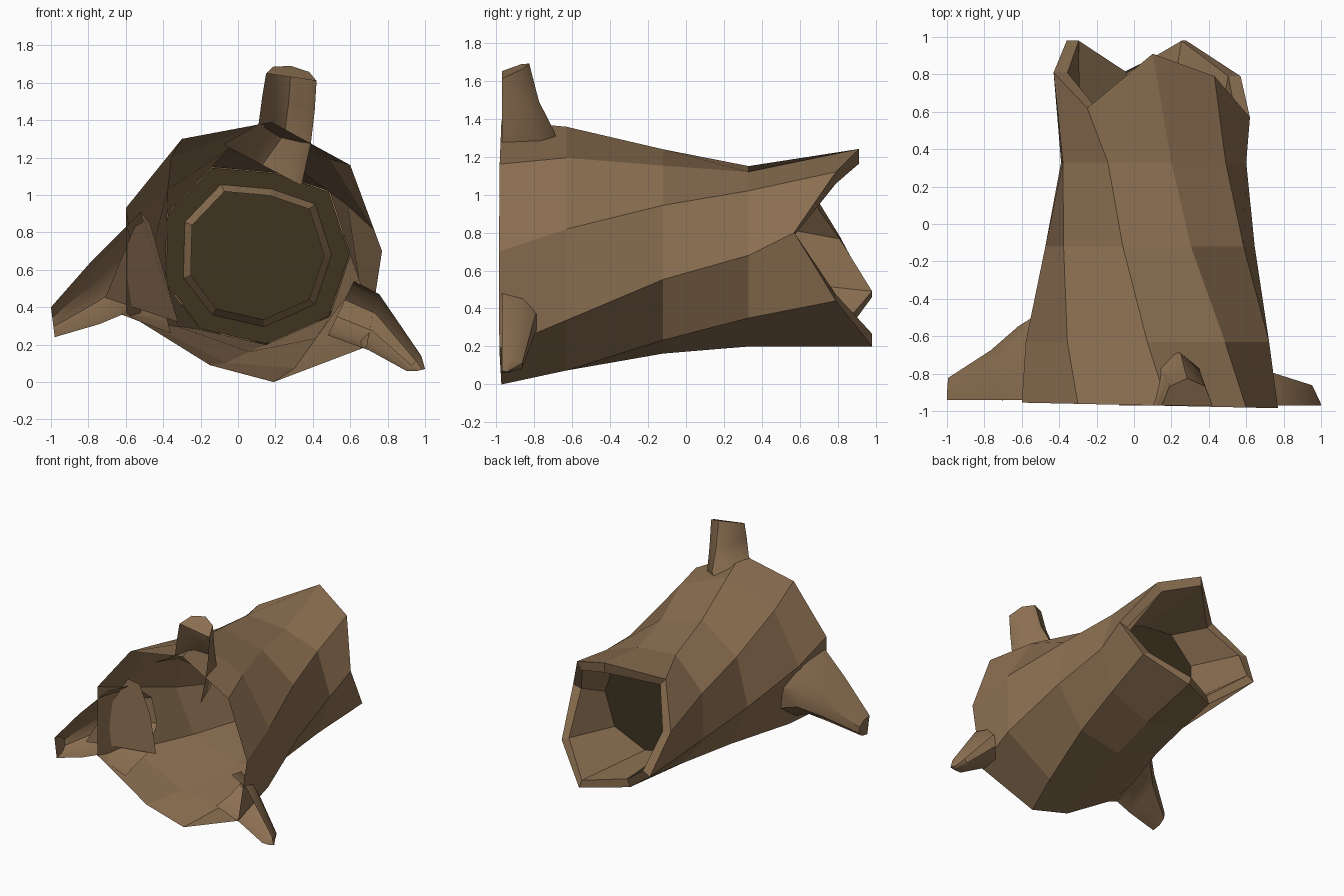
import bpy, bmesh, math
from mathutils import Vector

if "Cube" in bpy.data.objects:
    bpy.data.objects.remove(bpy.data.objects["Cube"])


def material(name, rgb):
    m = bpy.data.materials.new(name)
    m.diffuse_color = (*rgb, 1)
    m.use_nodes = True
    m.node_tree.nodes["Principled BSDF"].inputs["Base Color"].default_value = m.diffuse_color
    return m


bark = material("bark brown", (0.26, 0.16, 0.083))
hollow = material("dark hollow", (0.05, 0.034, 0.0145))


def loft(name, rings, mat, closed=True, cap=False, smooth=None):
    """Skin a list of equal-length point rings with quads."""
    bm = bmesh.new()
    rows = [[bm.verts.new(p) for p in r] for r in rings]
    n = len(rows[0])
    for a, b in zip(rows, rows[1:]):
        for i in range(n if closed else n - 1):
            j = (i + 1) % n
            bm.faces.new((a[i], a[j], b[j], b[i]))
    if cap:
        bm.faces.new(rows[-1])
    bmesh.ops.recalc_face_normals(bm, faces=bm.faces)
    me = bpy.data.meshes.new(name)
    bm.to_mesh(me)
    bm.free()
    me.materials.append(mat)
    ob = bpy.data.objects.new(name, me)
    bpy.context.collection.objects.link(ob)
    if smooth:
        bpy.context.view_layer.objects.active = ob
        ob.select_set(True)
        bpy.ops.object.shade_smooth_by_angle(angle=math.radians(smooth))
        ob.select_set(False)
    return ob


# Nine-sided cross-sections (x, z): flared base, narrow neck, and jagged rim (x, y, z)
base = [(.6, 1.16), (.77, .7), (.69, .19), (.19, 0), (-.15, .09),
        (-.6, .37), (-.6, .93), (-.3, 1.3), (.18, 1.39)]
neck = [(.2, 1.12), (.49, 1.02), (.6, .68), (.49, .35), (.15, .2),
        (-.2, .28), (-.39, .53), (-.38, .9), (-.14, 1.15)]
rim = [(.1, .91, 1.24), (.43, .79, 1.12), (.62, .57, .8), (.57, .79, .44), (.28, .98, .2),
       (-.06, .81, .23), (-.36, .98, .46), (-.43, .81, .78), (-.25, .62, 1.09)]
C0, C1 = Vector((.05, .68)), Vector((.1, .68))


def twist(t, y, tr=None):
    """Blend base into neck by angle (t) and radius (tr), so the trunk twists."""
    tr = t if tr is None else tr
    out = []
    for a, b in zip(base, neck):
        p, q = Vector(a) - C0, Vector(b) - C1
        r = p.length * (1 - tr) + q.length * tr
        a0, a1 = math.atan2(p.y, p.x), math.atan2(q.y, q.x)
        d = (a1 - a0 + math.pi) % (2 * math.pi) - math.pi
        c = C0.lerp(C1, t)
        out.append((c.x + r * math.cos(a0 + d * t), y, c.y + r * math.sin(a0 + d * t)))
    return out


def shrink(ring, s, y=None):
    return [(C1.x + (p[0] - C1.x) * s, p[1] if y is None else y,
             C1.y + (p[2] - C1.y) * s) for p in ring]


# Trunk: outer bark, rim thickness, then the inner wall
neck_ring = twist(1, .33)
base_ring = [(x, -.955 - .03 * (x + .6) / 1.37, z) for x, _, z in twist(0, 0)]
loft("trunk", [base_ring, twist(.26, -.63, .23), twist(.66, -.12, .75), neck_ring, rim,
               shrink(rim, .86), shrink(neck_ring, .8), shrink(neck_ring, .72, .25)], bark)

# Dark floor closing the hollow
loft("hollow_floor", [shrink(neck_ring, .99), shrink(neck_ring, .5)], hollow, cap=True)


def root(name, sections, y0=-.97, n=6, peak=0, smooth=30):
    """Arched root, open to the front; section = (left xz, right xz, depth)."""
    rings = []
    for k, (a, b, d) in enumerate(sections):
        a, b = Vector(a), Vector(b)
        lift = peak if k == len(sections) - 1 else 0
        ring = []
        for i in range(n):
            t = math.pi * i / (n - 1)
            p = a.lerp(b, (1 - math.cos(t)) / 2)
            ring.append((p.x, y0 + d * math.sin(t) / .97, p.y + lift * math.sin(t)))
        rings.append(ring)
    return loft(name, rings, bark, closed=False, cap=True, smooth=smooth)


root("top_root", [((-.08, 1.27), (.34, 1.05), .3), ((.11, 1.38), (.39, 1.28), .27),
                  ((.13, 1.53), (.41, 1.45), .19), ((.15, 1.65), (.42, 1.61), .14)],
     n=5, peak=.06, smooth=50)
root("left_root", [((-.52, .91), (-.36, .26), .5), ((-.62, .81), (-.62, .36), .4),
                   ((-.78, .65), (-.74, .31), .27), ((-1, .4), (-.98, .24), .12)],
     y0=-.94, smooth=40)
root("right_root", [((.62, .54), (.48, .25), .24), ((.755, .47), (.7, .17), .18),
                    ((.98, .14), (.9, .06), .11), ((1, .07), (.96, .06), .03)], smooth=40)

# Slanted inner end of the left root, seen through the open base
loft("left_root_end", [[(-.71, -.95, .45), (-.52, -.68, .91), (-.47, -.6, .85),
                        (-.4, -.56, .6), (-.32, -.6, .32)]], bark, cap=True)
